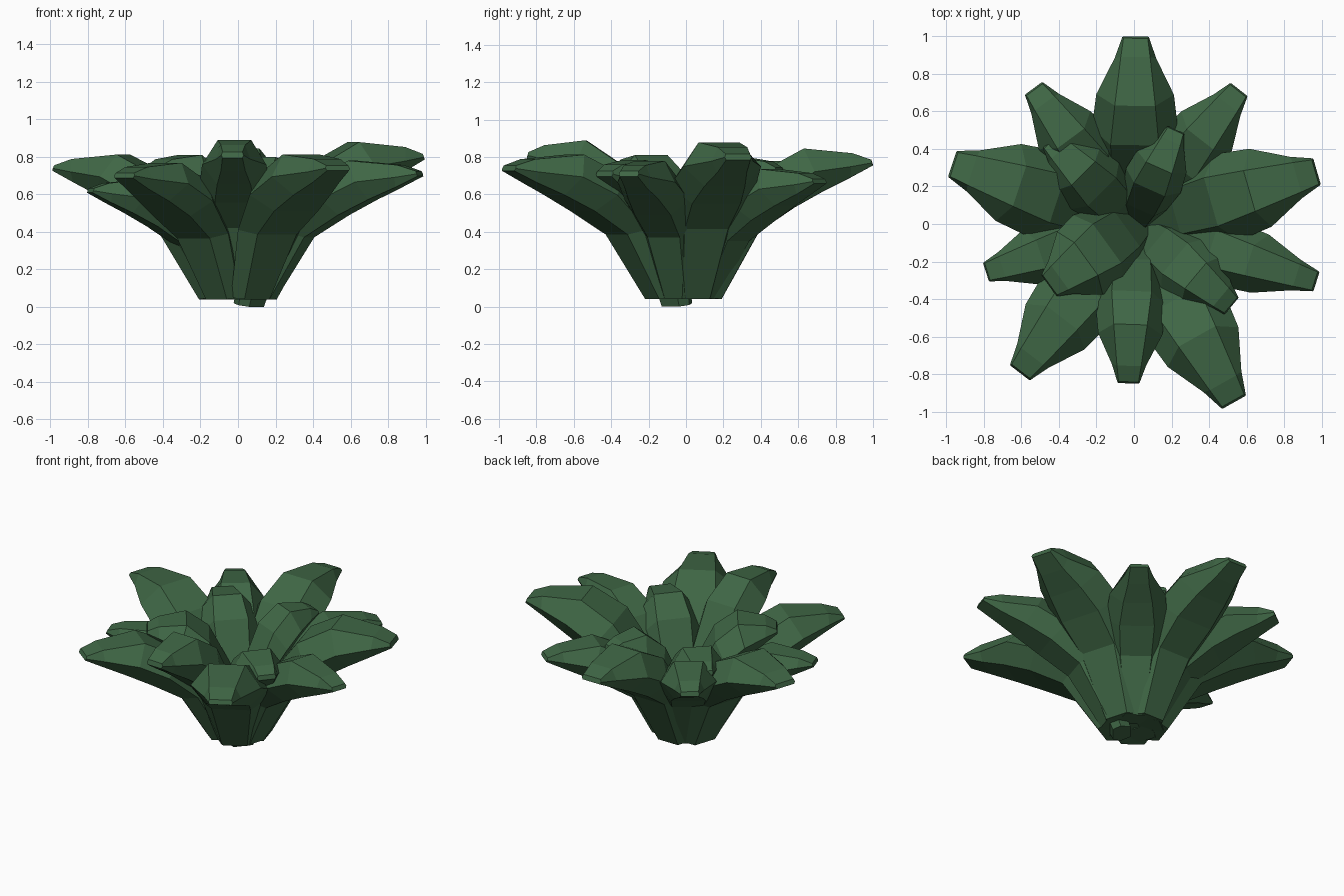
import bpy, bmesh, math

if "Cube" in bpy.data.objects:
    bpy.data.objects.remove(bpy.data.objects["Cube"])

green = bpy.data.materials.new("leaf_green")
green.diffuse_color = (0.05, 0.135, 0.06, 1)
green.use_nodes = True
green.node_tree.nodes["Principled BSDF"].inputs["Base Color"].default_value = green.diffuse_color

# Leaf profile stations for a unit leaf:
# (top r, top z, under r, under z, half width of edge, half width of flat strip)
STATIONS = [
    (0.03, 0.06, 0.19, 0.04, 0.48, 0.32),
    (0.22, 0.46, 0.39, 0.40, 0.80, 0.50),
    (0.42, 0.73, 0.58, 0.53, 1.00, 0.56),
    (0.63, 0.845, 0.74, 0.62, 0.90, 0.47),
    (0.89, 0.82, 0.88, 0.69, 0.48, 0.34),
    (0.99, 0.785, 1.00, 0.755, 0.31, 0.28),
]


def leaf(name, angle, reach, tip_z, width, start=0.0, base_z=0.04):
    """Closed six-sided leaf swept out and up from the middle."""
    bm = bmesh.new()
    a = math.radians(angle)
    ca, sa = math.cos(a), math.sin(a)
    zs = (tip_z - base_z) / 0.73

    def vert(r, side, z):
        r = start + (reach - start) * r
        return bm.verts.new((r * ca - side * sa, r * sa + side * ca,
                             base_z + (z - 0.04) * zs))

    rings = []
    for rt, zt, rb, zb, w, s in STATIONS:
        w, s = w * width, s * width
        re, ze = rt * 0.45 + rb * 0.55, zt * 0.45 + zb * 0.55
        rings.append([vert(rt, s, zt), vert(re, w, ze), vert(rb, s, zb),
                      vert(rb, -s, zb), vert(re, -w, ze), vert(rt, -s, zt)])
    for r0, r1 in zip(rings, rings[1:]):
        for i in range(6):
            j = (i + 1) % 6
            bm.faces.new((r0[i], r0[j], r1[j], r1[i]))
    bm.faces.new(rings[0])
    bm.faces.new(rings[-1])
    bmesh.ops.recalc_face_normals(bm, faces=bm.faces)
    me = bpy.data.meshes.new(name)
    bm.to_mesh(me)
    bm.free()
    me.materials.append(green)
    ob = bpy.data.objects.new(name, me)
    bpy.context.collection.objects.link(ob)


# Outer ring: angle, reach, tip height, half width
OUTER = [
    (89.5, 1.00, 0.77, 0.23), (52, 0.91, 0.67, 0.19),
    (16, 1.015, 0.80, 0.24), (-17.5, 1.02, 0.71, 0.18),
    (-60.7, 1.09, 0.74, 0.24), (-92, 0.85, 0.81, 0.19),
    (-127.5, 1.00, 0.70, 0.22), (-162, 0.83, 0.62, 0.17),
    (161.7, 1.02, 0.74, 0.24), (126.5, 0.90, 0.71, 0.19),
]
for n, p in enumerate(OUTER, 1):
    leaf(f"outer_leaf_{n}", *p)

# Inner crown of shorter, steeper leaves
INNER = [
    (135, 0.63, 0.72, 0.19, -0.04, 0.06), (66, 0.55, 0.73, 0.16, -0.05, 0.06),
    (-40, 0.68, 0.71, 0.19, 0.0, 0.0), (216, 0.56, 0.74, 0.23, -0.10, 0.06),
]
for n, p in enumerate(INNER, 1):
    leaf(f"inner_leaf_{n}", *p)
